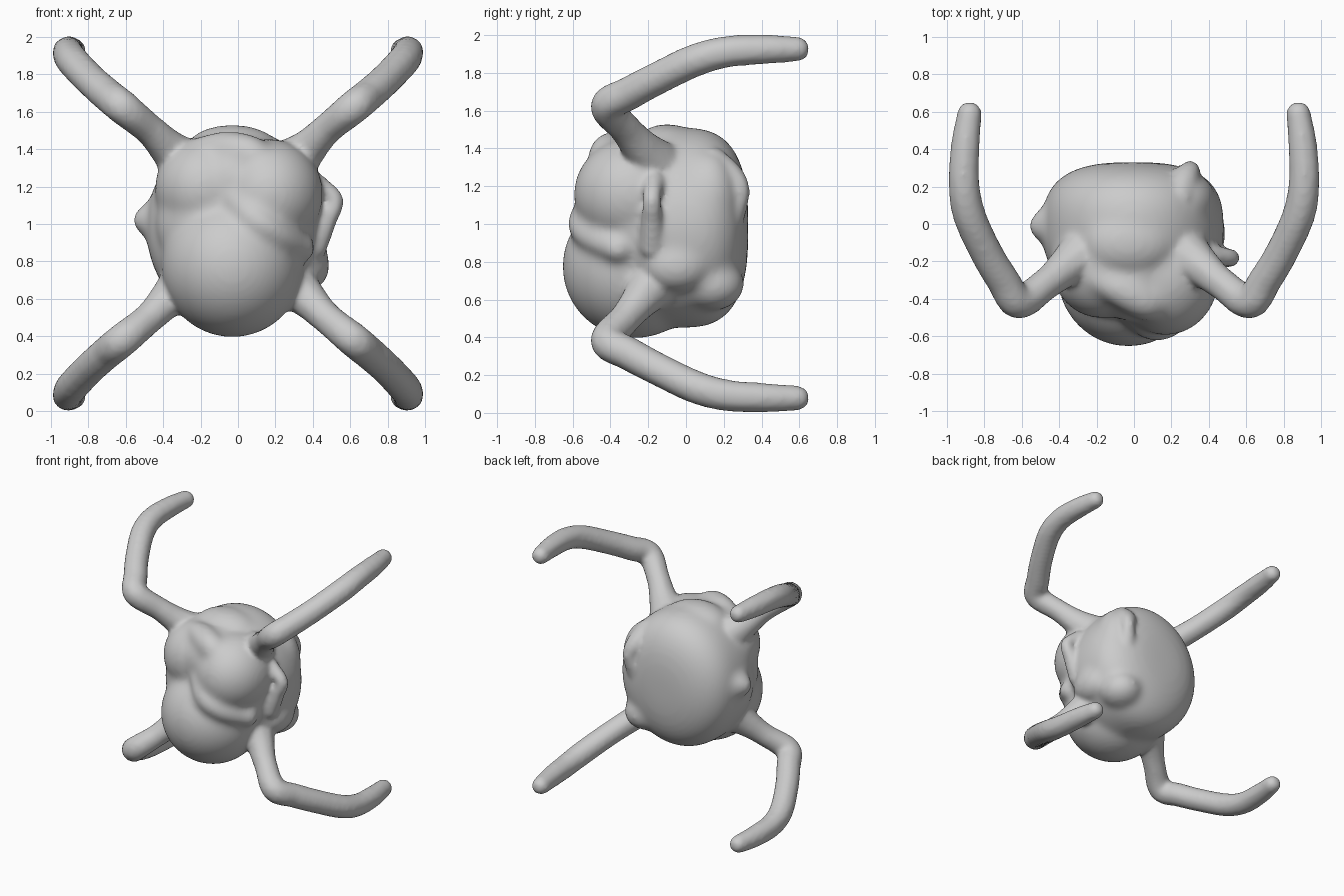
import bpy, bmesh, math
from mathutils import Vector, Matrix

grey = bpy.data.materials.new("plain grey")
grey.diffuse_color = (0.6, 0.6, 0.6, 1)

bm = bmesh.new()


def blob(center, radii, power=2.0, segs=40):
    """Ellipsoid, flattened front and back when power is above 2."""
    verts = bmesh.ops.create_uvsphere(bm, u_segments=segs, v_segments=segs // 2, radius=1)["verts"]
    for v in verts:
        r = math.hypot(v.co.x, v.co.z)
        s = (r ** power + abs(v.co.y) ** power) ** (-1 / power)
        v.co = Vector(center) + Vector(a * b * s for a, b in zip(v.co, radii))


def ball(center, r):
    bmesh.ops.create_icosphere(bm, subdivisions=2, radius=r, matrix=Matrix.Translation(center))


def limb(points, steps=10):
    """Chain of balls along a smooth curve through (x, y, z, radius) points."""
    p = [Vector(q) for q in points]
    p = [2 * p[0] - p[1]] + p + [2 * p[-1] - p[-2]]
    for a, b, c, d in zip(p, p[1:], p[2:], p[3:]):
        for i in range(steps + 1):
            t = i / steps
            q = 0.5 * (2 * b + (c - a) * t + (2 * a - 5 * b + 4 * c - d) * t * t
                       + (3 * b - a - 3 * c + d) * t ** 3)
            ball(q.to_3d(), q.w)


def skin(name, iterations):
    """Object from the collected shapes, fused into one soft skin."""
    me = bpy.data.meshes.new(name)
    bm.to_mesh(me)
    bm.clear()
    me.materials.append(grey)
    ob = bpy.data.objects.new(name, me)
    bpy.context.collection.objects.link(ob)
    fuse = ob.modifiers.new("fuse", "REMESH")
    fuse.mode = "VOXEL"
    fuse.voxel_size = 0.016
    fuse.use_smooth_shade = True
    soften = ob.modifiers.new("soften", "SMOOTH")
    soften.factor = 0.5
    soften.iterations = iterations
    return ob


# Rounded body with a flattened back
blob((-0.005, -0.02, 0.98), (0.485, 0.35, 0.53), 2.8, 48)
# Belly, the two upper lobes and the flesh between them
blob((-0.03, -0.27, 0.775), (0.38, 0.385, 0.38), 2, 48)
blob((0.17, -0.28, 1.16), (0.285, 0.315, 0.295))
blob((-0.17, -0.22, 1.19), (0.275, 0.285, 0.275))
blob((-0.01, -0.24, 1.0), (0.43, 0.27, 0.36))
blob((0.0, -0.27, 1.23), (0.26, 0.25, 0.24))
# Lip running below the right lobe
limb([(-0.02, -0.47, 1.13, 0.07), (0.1, -0.55, 1.02, 0.08),
      (0.22, -0.51, 0.94, 0.08), (0.34, -0.36, 0.87, 0.08)], 6)
# Brow and crown bumps
limb([(-0.2, -0.28, 1.38, 0.09), (-0.07, -0.35, 1.4, 0.1),
      (0.06, -0.41, 1.37, 0.11), (0.14, -0.41, 1.3, 0.1)], 6)
blob((-0.03, -0.1, 1.4), (0.25, 0.18, 0.13))
blob((0.0, 0.05, 1.4), (0.22, 0.16, 0.1))
# Broad swellings on the sides and back
blob((0.37, -0.05, 0.78), (0.12, 0.18, 0.14))
blob((0.25, 0.12, 1.13), (0.19, 0.17, 0.26))
blob((0.25, 0.14, 0.68), (0.16, 0.17, 0.14))
limb([(-0.38, 0.0, 1.02, 0.15), (-0.46, -0.01, 1.02, 0.1), (-0.51, -0.01, 1.02, 0.06)], 5)
core = skin("body_core", 25)
soft_core = core.evaluated_get(bpy.context.evaluated_depsgraph_get()).to_mesh()
bm.from_mesh(soft_core)
bpy.data.objects.remove(core)

# Small sharp bumps on the sides and back
limb([(0.41, -0.18, 0.88, 0.07), (0.47, -0.18, 1.02, 0.06),
      (0.515, -0.18, 1.13, 0.05), (0.41, -0.17, 1.22, 0.06)], 6)
limb([(-0.46, -0.01, 1.02, 0.08), (-0.515, -0.01, 1.02, 0.04)], 5)
limb([(0.24, 0.14, 1.32, 0.09), (0.27, 0.23, 1.25, 0.08),
      (0.3, 0.285, 1.17, 0.055), (0.27, 0.23, 1.02, 0.08)], 6)

# Four bent legs, mirrored sideways and upside down
leg = [(0.26, -0.16, 0.30, 0.15), (0.36, -0.23, 0.39, 0.108), (0.47, -0.32, 0.50, 0.087),
       (0.615, -0.415, 0.62, 0.094), (0.70, -0.30, 0.69, 0.092), (0.79, -0.15, 0.77, 0.09),
       (0.88, 0.05, 0.865, 0.09), (0.908, 0.22, 0.91, 0.086),
       (0.9, 0.42, 0.922, 0.08), (0.878, 0.588, 0.924, 0.068)]
for sx in (-1, 1):
    for sz in (-1, 1):
        limb([(sx * x, y, 1.002 + sz * z, r) for x, y, z, r in leg])

skin("body_with_legs", 9)
